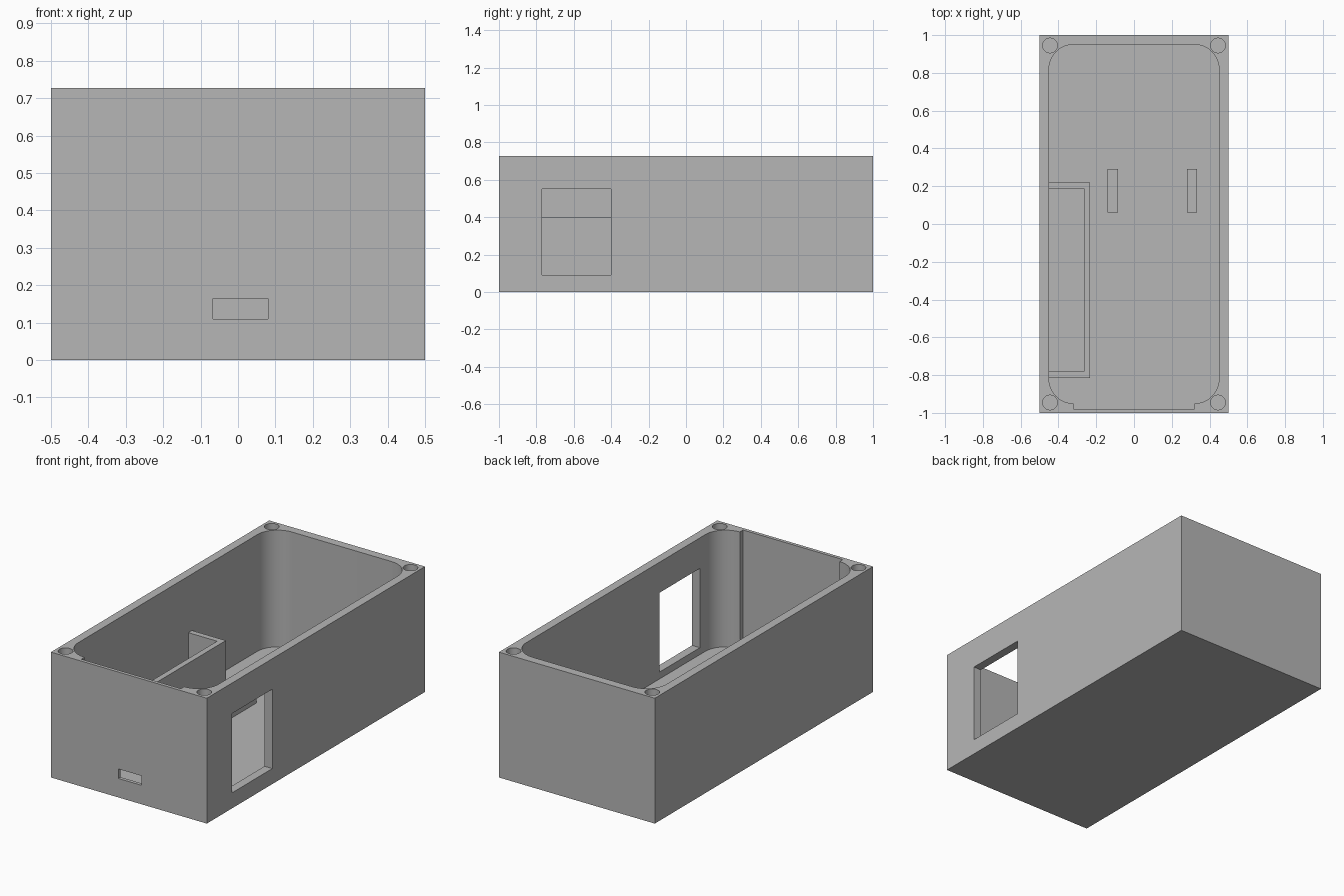
import bpy, bmesh
from math import cos, sin, pi

if "Cube" in bpy.data.objects:
    bpy.data.objects.remove(bpy.data.objects["Cube"], do_unlink=True)

grey = bpy.data.materials.new("plain_grey")
grey.use_nodes = True
grey.diffuse_color = (0.47, 0.47, 0.47, 1)
grey.node_tree.nodes["Principled BSDF"].inputs["Base Color"].default_value = grey.diffuse_color

HEIGHT, FLOOR, OVER = 0.727, 0.05, 0.1


def prism(name, outline, z0, z1):
    """Extrude a counter-clockwise outline from z0 to z1."""
    bm = bmesh.new()
    face = bm.faces.new([bm.verts.new((x, y, z0)) for x, y in outline])
    top = bmesh.ops.extrude_face_region(bm, geom=[face])["geom"]
    bmesh.ops.translate(bm, vec=(0, 0, z1 - z0),
                        verts=[g for g in top if isinstance(g, bmesh.types.BMVert)])
    bmesh.ops.recalc_face_normals(bm, faces=bm.faces)
    mesh = bpy.data.meshes.new(name)
    bm.to_mesh(mesh)
    bm.free()
    mesh.materials.append(grey)
    obj = bpy.data.objects.new(name, mesh)
    bpy.context.collection.objects.link(obj)
    return obj


def rect(x0, x1, y0, y1):
    return [(x0, y0), (x1, y0), (x1, y1), (x0, y1)]


def arc(cx, cy, r, start, sweep, steps):
    return [(cx + r * cos(start + sweep * i / steps), cy + r * sin(start + sweep * i / steps))
            for i in range(steps + 1)]


def rounded_rect(hx, hy, r):
    points = []
    for i, (sx, sy) in enumerate([(1, 1), (-1, 1), (-1, -1), (1, -1)]):
        points += arc(sx * (hx - r), sy * (hy - r), r, i * pi / 2, pi / 2, 12)
    return points


def cut(target, cutter):
    """Subtract a cutter from the target and discard it."""
    cutter.hide_render = True
    mod = target.modifiers.new("cut", "BOOLEAN")
    mod.operation = "DIFFERENCE"
    mod.solver = "EXACT"
    mod.object = cutter
    bpy.context.view_layer.objects.active = target
    bpy.ops.object.modifier_apply(modifier=mod.name)
    bpy.data.objects.remove(cutter, do_unlink=True)


# Enclosure body with its rounded cavity
body = prism("enclosure_body", rect(-0.5, 0.5, -1, 1), 0, HEIGHT)
cut(body, prism("cavity", rounded_rect(0.45, 0.95, 0.13), FLOOR, HEIGHT + OVER))

# Thinned front wall and connector slot
cut(body, prism("front_recess", rect(-0.32, 0.32, -0.98, -0.9), FLOOR, HEIGHT + OVER))
cut(body, prism("connector_slot", rect(-0.067, 0.08, -1 - OVER, -0.9), 0.11, 0.165))

# Window in the left wall
cut(body, prism("side_window", rect(0.4, 0.5 + OVER, -0.77, -0.4), 0.09, 0.55))

# Screw holes in the corners
for sx in (-1, 1):
    for sy in (-1, 1):
        hole = arc(sx * 0.445, sy * 0.945, 0.039, 0, 2 * pi, 32)[:-1]
        cut(body, prism("screw_hole", hole, HEIGHT - 0.3, HEIGHT + OVER))

# Three-sided compartment against the right wall
prism("compartment_wall",
      [(-0.47, -0.815), (-0.232, -0.815), (-0.232, 0.22), (-0.47, 0.22),
       (-0.47, 0.187), (-0.265, 0.187), (-0.265, -0.78), (-0.47, -0.78)],
      FLOOR - 0.02, 0.4)

# Pair of upright support tabs on the floor
for name, x in (("right_support_tab", -0.112), ("left_support_tab", 0.307)):
    prism(name, rect(x - 0.027, x + 0.027, 0.06, 0.292), FLOOR - 0.02, 0.15)

# Smooth only the rounded corners and holes
bpy.ops.object.select_all(action="DESELECT")
body.select_set(True)
bpy.context.view_layer.objects.active = body
bpy.ops.object.shade_smooth_by_angle(angle=pi / 6)
